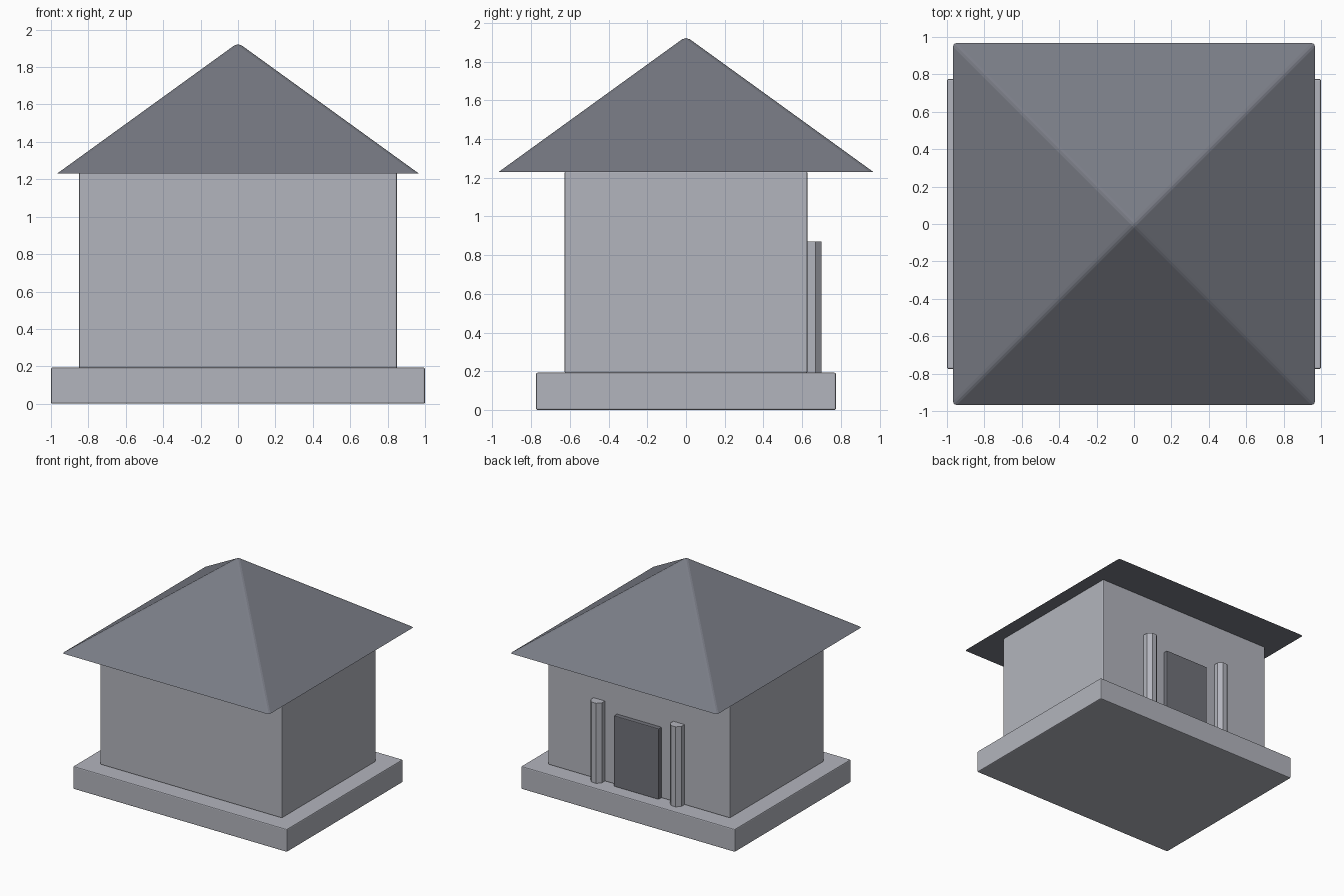
import bpy
import bmesh
import math

if "Cube" in bpy.data.objects:
    bpy.data.objects.remove(bpy.data.objects["Cube"])


def material(name, rgb):
    m = bpy.data.materials.new(name)
    m.diffuse_color = (*rgb, 1)
    m.use_nodes = True
    m.node_tree.nodes["Principled BSDF"].inputs["Base Color"].default_value = m.diffuse_color
    return m


stone = material("pale_stone", (0.45, 0.46, 0.51))
slate = material("dark_slate", (0.19, 0.20, 0.235))
door_grey = material("door_grey", (0.165, 0.17, 0.195))


def finish(obj, name, mat, bevel):
    obj.name = name
    obj.data.materials.append(mat)
    if bevel:
        mod = obj.modifiers.new("soft_edges", "BEVEL")
        mod.width = bevel
        mod.segments = 2
        mod.limit_method = "ANGLE"
    return obj


def box(name, x, y, z, mat, bevel=0.008):
    bpy.ops.mesh.primitive_cube_add(size=1)
    obj = bpy.context.object
    for v in obj.data.vertices:
        v.co = [lo + (c + 0.5) * (hi - lo) for c, (lo, hi) in zip(v.co, (x, y, z))]
    return finish(obj, name, mat, bevel)


# Plinth and walls
box("plinth", (-1, 1), (-0.775, 0.775), (0, 0.193), stone)
box("walls", (-0.85, 0.85), (-0.627, 0.627), (0.19, 1.235), stone)

# Pyramid roof with rounded eave corners and a softened peak
bm = bmesh.new()
half, eave, peak = 0.968, 1.23, 1.93
base = [bm.verts.new((sx * half, sy * half, eave))
        for sx, sy in ((-1, -1), (1, -1), (1, 1), (-1, 1))]
top = bm.verts.new((0, 0, peak))
bm.faces.new(reversed(base))
for i in range(4):
    bm.faces.new((base[i], base[(i + 1) % 4], top))
hips = [e for e in bm.edges if top in e.verts]
bmesh.ops.bevel(bm, geom=hips, offset=0.015, segments=2, profile=0.5,
                affect="EDGES")
bmesh.ops.recalc_face_normals(bm, faces=bm.faces)
mesh = bpy.data.meshes.new("roof")
bm.to_mesh(mesh)
bm.free()
roof = bpy.data.objects.new("roof", mesh)
bpy.context.collection.objects.link(roof)
finish(roof, "roof", slate, 0)

# Door on the back wall
box("door", (-0.21, 0.21), (0.60, 0.665), (0.19, 0.79), door_grey, 0.006)

# Eight-sided columns beside the door
for side, label in ((-1, "left"), (1, "right")):
    bpy.ops.mesh.primitive_cylinder_add(
        vertices=8, radius=0.057, depth=0.68,
        location=(side * 0.372, 0.648, 0.53), rotation=(0, 0, math.pi / 8))
    finish(bpy.context.object, label + "_column", stone, 0)
